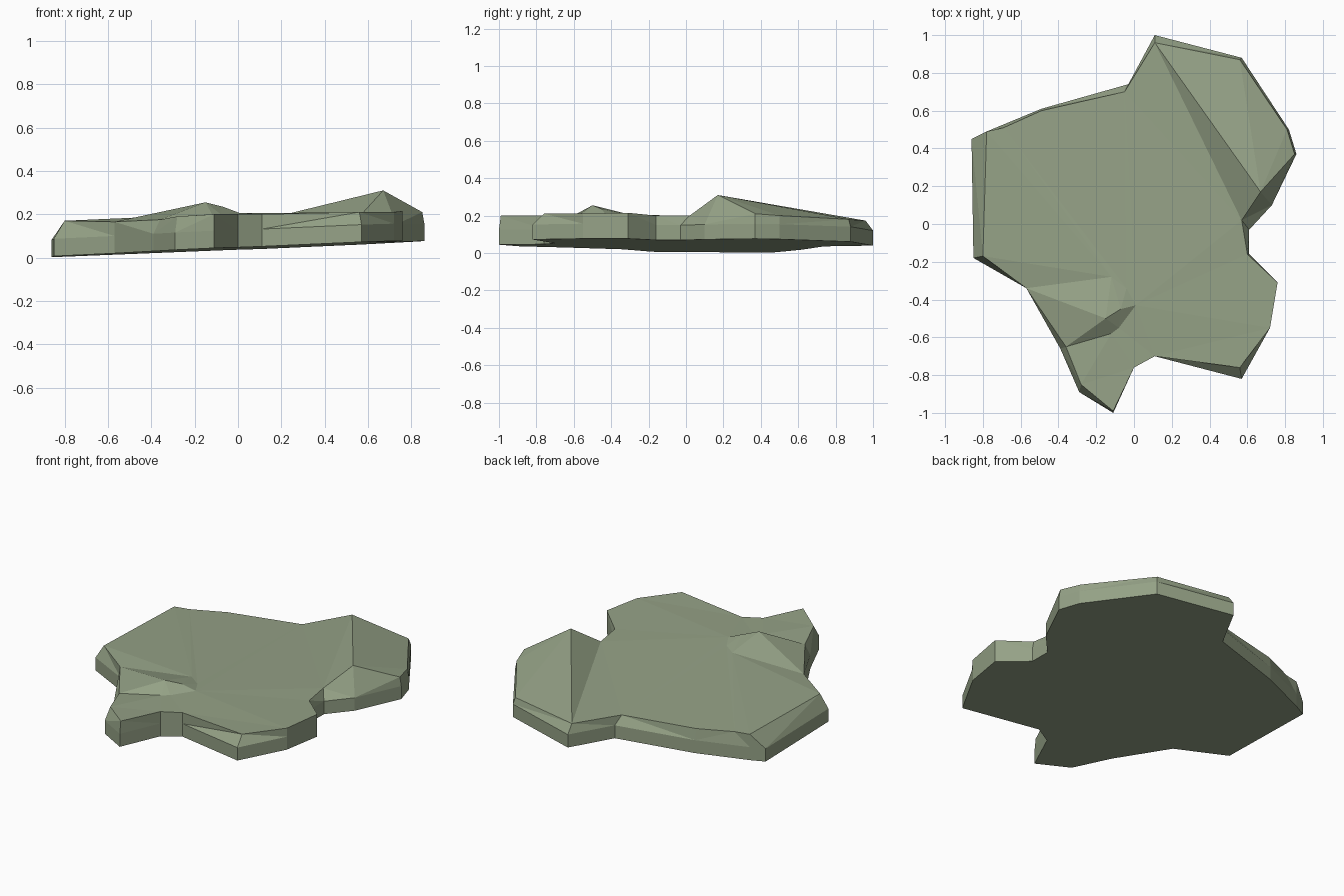
import bpy, bmesh
from mathutils import Vector
from mathutils.geometry import delaunay_2d_cdt

if "Cube" in bpy.data.objects:
    bpy.data.objects.remove(bpy.data.objects["Cube"])

# Outline of the slab seen from above (outer belt, counter-clockwise)
OUTER = [(-.86, .45), (-.85, -.18), (-.57, -.34), (-.39, -.66), (-.29, -.89),
         (-.11, -1.0), (0, -.76), (.11, -.70), (.57, -.82), (.72, -.55),
         (.76, -.31), (.61, -.16), (.61, -.03), (.73, .10), (.86, .37),
         (.82, .50), (.57, .88), (.11, 1.0), (-.03, .74), (-.49, .61), (-.78, .49)]

# Matching upper rim, pulled in where the edge is chipped
RIM = [(-.78, .49, .165), (-.80, -.17, .17), (-.57, -.34, .165), (-.36, -.65, .175),
       (-.28, -.85, .19), (-.11, -.99, .20), (0, -.76, .20), (.11, -.70, .20),
       (.56, -.76, .21), (.72, -.55, .21), (.76, -.31, .215), (.60, -.16, .20),
       (.57, .02, .20), (.67, .17, .31), (.85, .37, .21), (.81, .50, .20),
       (.56, .87, .18), (.11, .96, .173), (-.05, .70, .17), (-.49, .60, .165),
       (-.69, .51, .165)]

# Small raised lump on the top
LUMP = [(-.15, -.50, .255), (-.07, -.45, .235), (-.12, -.28, .20), (-.04, -.34, .20),
        (.01, -.43, .205), (-.08, -.55, .20), (-.12, -.58, .20)]
CREASES = [(21, 22), (22, 23), (23, 24), (24, 25), (22, 25), (22, 26), (26, 27),
           (27, 21), (2, 21), (1, 23), (0, 23), (20, 24), (18, 25), (27, 3),
           (13, 17), (12, 17)]


def floor_z(x, y):
    """Tilted flat underside."""
    return max(0, .042 + .043 * x - .007 * y)


n = len(RIM)
tops = RIM + LUMP
bm = bmesh.new()
bottom = [bm.verts.new((x, y, floor_z(x, y))) for x, y in OUTER]
belt = [bm.verts.new((x, y, floor_z(x, y) + .08)) for x, y in OUTER]
top = [bm.verts.new(p) for p in tops]

# Underside and side walls
bm.faces.new(bottom[::-1])
for low, high in ((bottom, belt), (belt, top)):
    for i in range(n):
        j = (i + 1) % n
        bm.faces.new((low[i], low[j], high[j], high[i]))

# Faceted top surface, split along the creases
edges = [(i, (i + 1) % n) for i in range(n)] + CREASES
pts, _, faces, orig, _, _ = delaunay_2d_cdt(
    [Vector(p[:2]) for p in tops], edges, [], 1, 1e-5)
lookup = [top[o[0]] if o else bm.verts.new((p.x, p.y, .19)) for p, o in zip(pts, orig)]
for f in faces:
    if len({lookup[i] for i in f}) == 3:
        bm.faces.new([lookup[i] for i in f])

bmesh.ops.triangulate(bm, faces=[f for f in bm.faces if len(f.verts) > 3])
bmesh.ops.recalc_face_normals(bm, faces=bm.faces)

mesh = bpy.data.meshes.new("rock_slab")
bm.to_mesh(mesh)
bm.free()
slab = bpy.data.objects.new("rock_slab", mesh)
bpy.context.collection.objects.link(slab)

# Mossy stone colour
mat = bpy.data.materials.new("moss grey green")
mat.diffuse_color = (.30, .36, .24, 1)
mat.use_nodes = True
mat.node_tree.nodes["Principled BSDF"].inputs["Base Color"].default_value = mat.diffuse_color
mesh.materials.append(mat)
